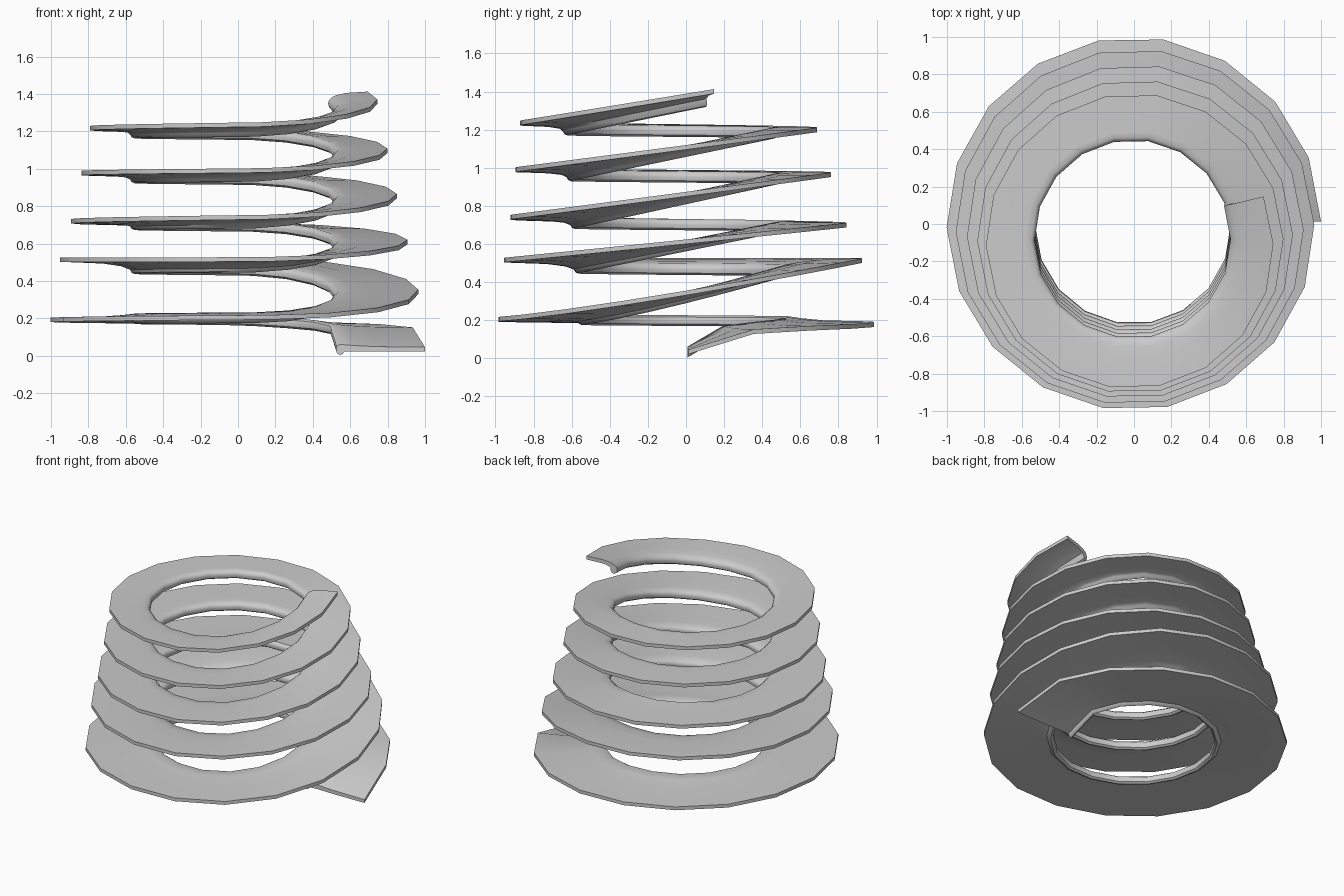
import bpy, math

if "Cube" in bpy.data.objects:
    bpy.data.objects.remove(bpy.data.objects["Cube"])

STEPS, STEP, START = 91, 20.0, 0.8


def lerp_table(table, t):
    for (a, va), (b, vb) in zip(table, table[1:]):
        if t <= b:
            return va + (vb - va) * max(0, t - a) / (b - a)
    return table[-1][1]


# Heights at the back (quarter turn) and the front (three quarter turn) of each coil
OUTER_Z = [.18, .205, .515, .515, .70, .74, .965, .99, 1.20, 1.235, 1.48]
INNER_Z = [.195, .205, .46, .475, .695, .71, .945, .96, 1.185, 1.20, 1.42]
OUTER_R = [(0, 1.0), (.5, .998), (1, .972), (1.5, .945), (2.5, .885),
           (3.5, .83), (4.5, .784), (5.1, .747)]
START_Z = [(0, .03), (.057, .14), (.12, .16), (.25, .18)]


def height(levels, t):
    # left half is nearly level, right half climbs in a straight line
    if t < .25:
        return lerp_table(START_Z, t) + (levels[0] - .18) * t * 4
    k = int((t - .25) * 2)
    f = (t - .25) * 2 - k
    if k % 2:
        f = (1 - math.cos(math.pi * f)) / 2
    if k == 1:
        f = f ** 1.2
    return levels[k] + (levels[k + 1] - levels[k]) * f


# Cross-section: (inset from inner edge, share of plate width, blend to outer height, z offset)
PROFILE = [
    (.0, 0, 0, .0), (.004, 0, 0, .016), (.02, 0, .1, .027), (.0, .2, .45, .021),
    (.0, .45, .8, .015), (.0, 1, 1, .012), (.0, 1, 1, -.012), (.0, .45, .8, -.012),
    (.0, .22, .45, -.01), (.045, 0, .1, -.012), (.036, 0, 0, -.024),
    (.02, 0, 0, -.03), (.005, 0, 0, -.02),
]

verts, faces = [], []
n = len(PROFILE)
for i in range(STEPS + 1):
    deg = START + i * STEP
    a, t = math.radians(deg), deg / 360
    ro, ri = lerp_table(OUTER_R, t), .524
    zo, zi = height(OUTER_Z, t), height(INNER_Z, t)
    cx = -.008 * min(1, t)
    drift = max(0, t - .3)
    for inset, u, s, dz in PROFILE:
        r = ri + inset + u * (ro - ri)
        cy = -(.019 + .006 * u) * drift
        verts.append((cx + r * math.cos(a), cy + r * math.sin(a),
                      max(0, zi + (zo - zi) * s + dz)))
    if i:
        b = (i - 1) * n
        faces += [(b + j, b + n + j, b + n + (j + 1) % n, b + (j + 1) % n) for j in range(n)]
faces += [tuple(range(n)), tuple(reversed(range(STEPS * n, STEPS * n + n)))]

# Spiral ribbon with a rolled inner lip
mesh = bpy.data.meshes.new("spiral_ribbon")
mesh.from_pydata(verts, [], faces)
obj = bpy.data.objects.new("spiral_ribbon", mesh)
bpy.context.collection.objects.link(obj)
bpy.context.view_layer.objects.active = obj
obj.select_set(True)
bpy.ops.object.mode_set(mode='EDIT')
bpy.ops.mesh.select_all(action='SELECT')
bpy.ops.mesh.normals_make_consistent(inside=False)
bpy.ops.object.mode_set(mode='OBJECT')
bpy.ops.object.shade_smooth_by_angle(angle=math.radians(40))
